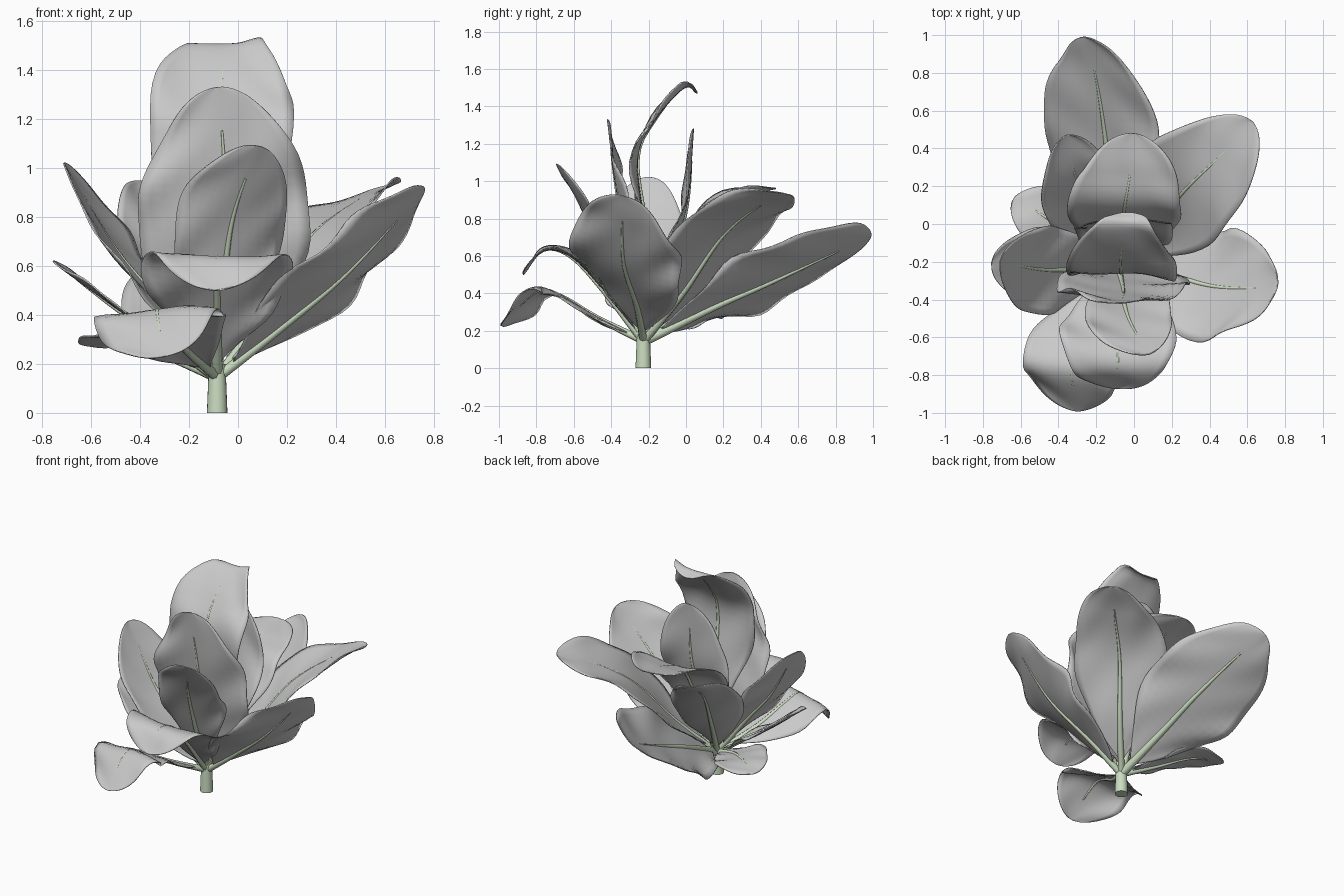
import bpy, bmesh, math
from mathutils import Vector

if "Cube" in bpy.data.objects:
    bpy.data.objects.remove(bpy.data.objects["Cube"])

def material(name, rgb):
    m = bpy.data.materials.new(name)
    m.diffuse_color = (*rgb, 1)
    m.use_nodes = True
    m.node_tree.nodes["Principled BSDF"].inputs["Base Color"].default_value = m.diffuse_color
    return m

GREY = material("leaf grey", (0.59, 0.59, 0.59))
GREEN = material("pale stem green", (0.60, 0.72, 0.53))
BASE = Vector((-0.085, -0.225, 0.15))

def spline(points, n=120):
    """Catmull-Rom through the points, resampled evenly by length."""
    p = [Vector(q) for q in points]
    p = [2 * p[0] - p[1]] + p + [2 * p[-1] - p[-2]]
    raw = []
    for i in range(1, len(p) - 2):
        a, b, c, d = p[i - 1:i + 3]
        for k in range(40):
            t = k / 40
            raw.append(0.5 * (2 * b + (c - a) * t + (2 * a - 5 * b + 4 * c - d) * t * t
                              + (3 * b - a - 3 * c + d) * t ** 3))
    raw.append(p[-2])
    dist = [0.0]
    for a, b in zip(raw, raw[1:]):
        dist.append(dist[-1] + (b - a).length)
    out, j = [], 0
    for i in range(n + 1):
        s = dist[-1] * i / n
        while j < len(raw) - 2 and dist[j + 1] < s:
            j += 1
        f = (s - dist[j]) / max(dist[j + 1] - dist[j], 1e-9)
        out.append(raw[j].lerp(raw[j + 1], min(f, 1)))
    return out

def leaf(name, points, side, width, cup=0.15, p=1.2, seed=0.0, start=0.06, rib=0.022):
    path = spline([BASE] + points)
    n = len(path) - 1
    side = Vector(side).normalized()

    def frame(t):
        x = min(max(t, 0), 1) * n
        i = min(int(x), n - 1)
        pos = path[i].lerp(path[i + 1], x - i)
        tan = (path[min(i + 3, n)] - path[max(i - 2, 0)]).normalized()
        s = (side - tan * side.dot(tan)).normalized()
        return pos, s, s.cross(tan)

    # blade: rows along the midrib, with a rounded outline and rippled edges
    rows, cols = 34, 14
    bm = bmesh.new()
    grid = []
    for i in range(rows + 1):
        u = math.sin(math.pi / 2 * i / rows)
        pos, s, nrm = frame(start + (1 - start) * u)
        w = width / 2 * max(math.sin(math.pi * u ** p), 0) ** (0.85 - 0.33 * u)
        row = []
        for k in range(cols + 1):
            v = 2 * k / cols - 1
            ripple = 0.06 * v * v * math.sin(13 * u + seed + 2 * v) \
                + 0.035 * math.sin(21 * u + 3 * seed + 5 * v) * abs(v)
            edge = 1 + 0.025 * math.sin(17 * u + seed * 5 + v)
            row.append(bm.verts.new(pos + s * (w * v * edge) + nrm * w * (cup * v * v + ripple)))
        grid.append(row)
    for a, b in zip(grid, grid[1:]):
        for k in range(cols):
            bm.faces.new((a[k], a[k + 1], b[k + 1], b[k]))
    bmesh.ops.remove_doubles(bm, verts=bm.verts, dist=0.0004)
    bmesh.ops.recalc_face_normals(bm, faces=bm.faces)
    for f in bm.faces:
        f.smooth = True
    me = bpy.data.meshes.new(name)
    bm.to_mesh(me)
    bm.free()
    me.materials.append(GREY)
    ob = bpy.data.objects.new(name, me)
    bpy.context.collection.objects.link(ob)
    mod = ob.modifiers.new("thickness", 'SOLIDIFY')
    mod.thickness = 0.006
    mod.offset = 0

    # midrib: tapering tube, sitting mostly on the underside
    cu = bpy.data.curves.new(name + "_midrib", 'CURVE')
    cu.dimensions = '3D'
    cu.bevel_depth = rib
    cu.bevel_resolution = 2
    cu.use_fill_caps = True
    sp = cu.splines.new('POLY')
    count = 26
    sp.points.add(count - 1)
    for i in range(count):
        t = 0.85 * i / (count - 1)
        pos, s, nrm = frame(t)
        r = 1 - 0.78 * t / 0.85
        sp.points[i].co = (*(pos - nrm * 0.005 * r), 1)
        sp.points[i].radius = r
    sp.use_smooth = True
    cu.materials.append(GREEN)
    bpy.context.collection.objects.link(bpy.data.objects.new(name + "_midrib", cu))

def V(*c):
    return Vector(c)

# stem
bpy.ops.mesh.primitive_cone_add(vertices=20, radius1=0.042, radius2=0.034, depth=0.2,
                                location=(-0.085, -0.228, 0.1))
stem = bpy.context.object
stem.name = "stem"
stem.data.materials.append(GREEN)
bpy.ops.object.shade_smooth_by_angle()

# outer leaves, spreading back and to the sides
leaf("back_leaf", [V(-.13, .15, .33), V(-.15, .45, .46), V(-.21, .82, .63), V(-.27, .99, .71)],
     (1, .2, .65), .68, .12, 1.15, 0.3, rib=.028)
leaf("back_right_leaf", [V(.1, -.02, .4), V(.28, .19, .7), V(.48, .38, .86), V(.63, .54, .93)],
     (.75, -.65, .22), .6, .12, 1.15, 1.1)
leaf("right_leaf", [V(.15, -.26, .33), V(.42, -.33, .55), V(.65, -.34, .79), V(.76, -.33, .92)],
     (0, -1, .55), .63, .12, 1.15, 2.0)
leaf("left_leaf", [V(-.3, -.24, .43), V(-.5, -.24, .67), V(-.71, -.2, 1.02)],
     (0, 1, .38), .48, .1, 1.25, 2.9)
leaf("lower_left_leaf", [V(-.3, -.23, .3), V(-.5, -.23, .43), V(-.755, -.21, .62)],
     (0, 1, 0), .42, .05, 1.2, 0.5)
leaf("low_left_leaf", [V(-.28, -.12, .23), V(-.46, .03, .29), V(-.64, .13, .28)],
     (.5, .85, -.15), .36, .05, 1.3, 3.7)
leaf("back_left_leaf", [V(-.2, 0, .45), V(-.31, .25, .78), V(-.36, .47, .94)],
     (.85, .5, 0), .46, .2, 1.2, 4.4)

# inner leaves, standing upright
leaf("tall_leaf", [V(-.08, -.2, .6), V(-.07, -.26, 1.1), V(-.07, -.17, 1.32),
                   V(-.04, -.01, 1.5), V(-.03, .06, 1.47)],
     (1, 0, .06), .59, .07, 1.65, 5.2)
leaf("inner_back_leaf", [V(-.08, -.12, .5), V(-.05, 0, .85), V(-.05, .04, 1.28)],
     (1, 0, 0), .52, .1, 1.25, 6.1)
leaf("arched_back_leaf", [V(-.07, -.07, .5), V(-.05, .09, .83), V(-.02, .27, .92), V(0, .48, .96)],
     (1, 0, 0), .6, .1, 1.45, 0.8)
leaf("broad_front_leaf", [V(-.07, -.28, .5), V(-.055, -.37, .95), V(-.08, -.42, 1.33)],
     (-1, 0, 0), .71, .08, 1.02, 1.7)
leaf("small_front_leaf", [V(-.06, -.38, .5), V(-.02, -.52, .8), V(.08, -.69, 1.09)],
     (-1, -.15, 0), .46, .12, 1.35, 2.6)

# drooping leaves at the front
leaf("drooping_front_leaf", [V(-.085, -.45, .43), V(-.085, -.62, .6), V(-.085, -.76, .63),
                             V(-.09, -.87, .5)],
     (-1, 0, 0), .61, .06, 1.3, 3.3)
leaf("drooping_left_leaf", [V(-.22, -.47, .27), V(-.31, -.67, .39), V(-.33, -.8, .41),
                            V(-.3, -.99, .23)],
     (-1, .2, -.1), .54, -.1, 1.4, 4.9)
